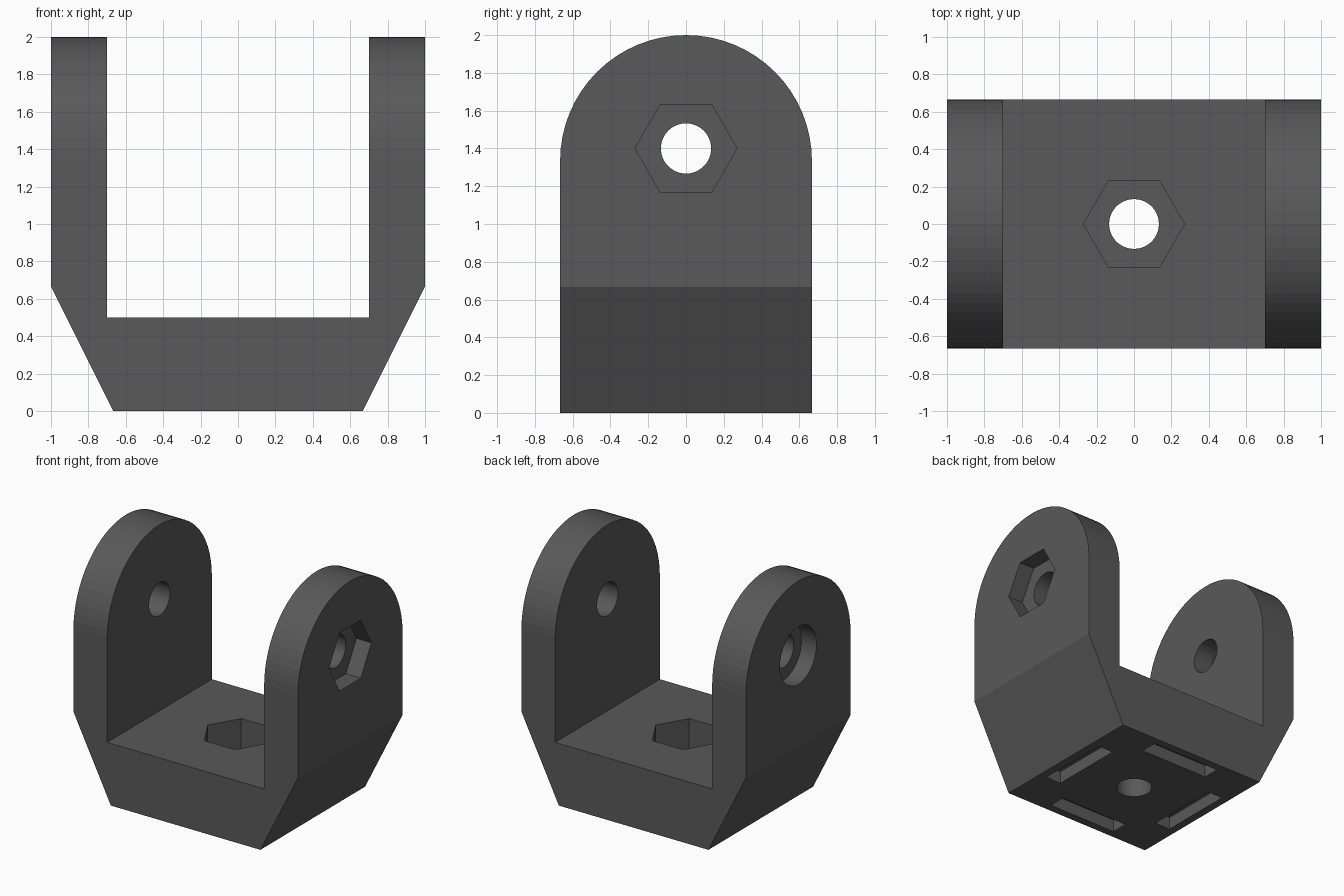
import bpy, bmesh
from math import sin, cos, pi

if "Cube" in bpy.data.objects:
    bpy.data.objects.remove(bpy.data.objects["Cube"])


def prism(name, points, axis, lo, hi):
    """Extrude a 2D outline along an axis: x -> (y,z), y -> (x,z), z -> (x,y)."""
    place = {'x': lambda a, b, t: (t, a, b),
             'y': lambda a, b, t: (a, t, b),
             'z': lambda a, b, t: (a, b, t)}[axis]
    bm = bmesh.new()
    face = bm.faces.new([bm.verts.new(place(a, b, lo)) for a, b in points])
    new = bmesh.ops.extrude_face_region(bm, geom=[face])['geom']
    shift = place(0, 0, hi - lo)
    bmesh.ops.translate(bm, vec=shift,
                        verts=[g for g in new if isinstance(g, bmesh.types.BMVert)])
    bmesh.ops.recalc_face_normals(bm, faces=bm.faces)
    mesh = bpy.data.meshes.new(name)
    bm.to_mesh(mesh)
    bm.free()
    obj = bpy.data.objects.new(name, mesh)
    bpy.context.collection.objects.link(obj)
    return obj


def ngon(a, b, r, n):
    return [(a + r * cos(2 * pi * i / n), b + r * sin(2 * pi * i / n)) for i in range(n)]


def rect(a0, a1, b0, b1):
    return [(a0, b0), (a1, b0), (a1, b1), (a0, b1)]


def combine(target, tool, operation='DIFFERENCE'):
    tool.hide_render = True
    mod = target.modifiers.new(operation.title(), 'BOOLEAN')
    mod.operation, mod.solver, mod.object = operation, 'EXACT', tool
    bpy.context.view_layer.objects.active = target
    bpy.ops.object.modifier_apply(modifier=mod.name)
    bpy.data.objects.remove(tool)


W = 2 / 3           # half depth and half base width
HOLE_Z = 1.4

# U-shaped body with sloped lower corners
half = [(W, 0), (1, W), (1, 2.1), (0.7, 2.1), (0.7, 0.5)]
profile = half + [(-x, z) for x, z in reversed(half)]
bracket = prism('clevis_bracket', profile, 'y', -0.8, 0.8)

# Round the arm tops and trim the depth
arch = [(W * cos(pi * i / 32), 2 - W + W * sin(pi * i / 32)) for i in range(33)]
arch += [(-W, -0.2), (W, -0.2)]
combine(bracket, prism('arch_trim', arch, 'x', -1.2, 1.2), 'INTERSECT')

# Pivot hole, nut pocket on the right arm, bolt head pocket on the left arm
combine(bracket, prism('pivot_hole', ngon(0, HOLE_Z, 0.133, 48), 'x', -1.2, 1.2))
combine(bracket, prism('nut_pocket', ngon(0, HOLE_Z, 0.27, 6), 'x', 0.867, 1.2))
combine(bracket, prism('head_pocket', ngon(0, HOLE_Z, 0.233, 48), 'x', -1.2, -0.867))

# Base hole with nut pocket in the floor
combine(bracket, prism('base_hole', ngon(0, 0, 0.133, 48), 'z', -0.2, 0.7))
combine(bracket, prism('floor_pocket', ngon(0, 0, 0.27, 6), 'z', 0.22, 0.7))

# Four slots under the base
for s in (-1, 1):
    lo, hi = sorted((s * 0.465, s * 0.603))
    combine(bracket, prism('side_slot', rect(lo, hi, -0.305, 0.305), 'z', -0.2, 0.1))
    combine(bracket, prism('end_slot', rect(-0.305, 0.305, lo, hi), 'z', -0.2, 0.1))

# Dark grey finish
mat = bpy.data.materials.new('dark_grey')
mat.diffuse_color = (0.1, 0.1, 0.1, 1)
mat.use_nodes = True
mat.node_tree.nodes["Principled BSDF"].inputs["Base Color"].default_value = mat.diffuse_color
bracket.data.materials.clear()
bracket.data.materials.append(mat)
